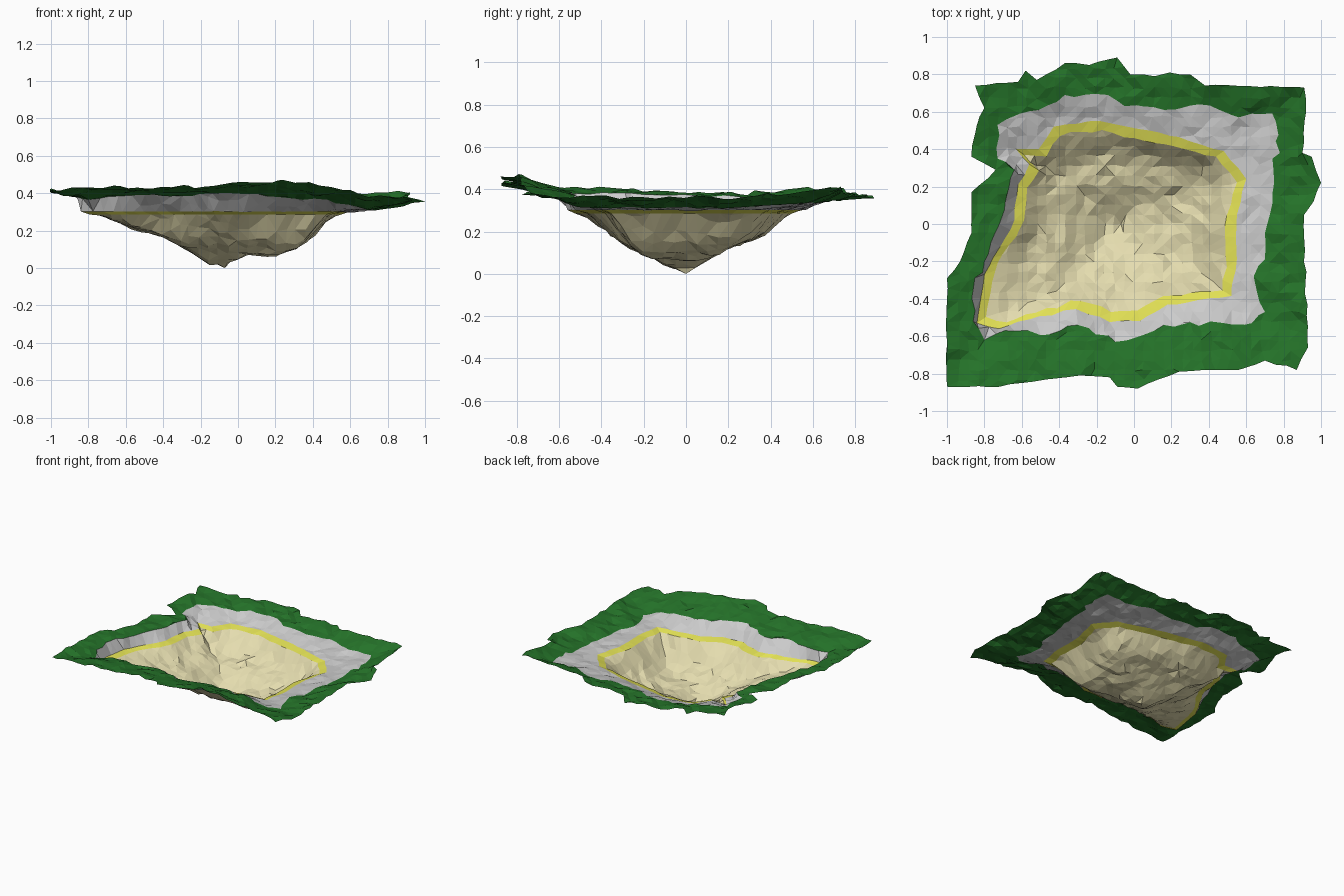
import bpy, bmesh, math, random
from mathutils import Vector, noise
from mathutils.geometry import delaunay_2d_cdt

if "Cube" in bpy.data.objects:
    bpy.data.objects.remove(bpy.data.objects["Cube"])

random.seed(4)
CX, CY = -0.07, 0.0   # deepest point of the bowl

# Outlines, anticlockwise from the front left corner: x, y, z
OUTER = [(-1, -.87, .42), (-.72, -.87, .435), (-.29, -.81, .43), (-.13, -.82, .435), (-.09, -.87, .445),
         (.02, -.88, .465), (.24, -.79, .46), (.38, -.78, .455), (.56, -.78, .42), (.7, -.73, .39),
         (.87, -.78, .37), (.93, -.66, .365), (.91, -.08, .365), (.91, .05, .365), (.96, .12, .36),
         (1, .22, .36), (.95, .36, .365), (.9, .38, .37), (.92, .6, .40), (.91, .73, .41),
         (.38, .74, .38), (.3, .8, .37), (.19, .81, .37), (.11, .79, .37), (-.02, .8, .37),
         (-.09, .89, .36), (-.24, .85, .37), (-.37, .86, .37), (-.52, .77, .38), (-.58, .82, .38),
         (-.62, .76, .39), (-.85, .74, .41), (-.8, .62, .40), (-.84, .53, .40), (-.87, .36, .39),
         (-.74, .29, .38), (-.87, .17, .385), (-.87, -.05, .385), (-.93, -.2, .39), (-1, -.29, .40)]
GRASS_EDGE = [(-.8, -.62, .36), (-.69, -.57, .38), (-.45, -.59, .395), (-.3, -.54, .385), (-.1, -.63, .40),
              (.06, -.59, .395), (.16, -.54, .38), (.48, -.53, .36), (.63, -.53, .33), (.7, -.47, .315),
              (.64, -.28, .31), (.7, -.19, .31), (.7, -.05, .31), (.74, .11, .31), (.74, .35, .32),
              (.78, .38, .325), (.74, .59, .34), (.56, .57, .34), (.35, .64, .34), (.16, .61, .34),
              (-.05, .63, .34), (-.14, .69, .35), (-.37, .69, .35), (-.51, .61, .355), (-.61, .59, .36),
              (-.73, .53, .37), (-.73, .35, .37), (-.64, .29, .36), (-.67, .19, .365), (-.72, 0, .37),
              (-.8, -.2, .38), (-.86, -.35, .385), (-.86, -.52, .38)]
SHORE = [(-.84, -.53), (-.72, -.56), (-.56, -.51), (-.31, -.455), (-.13, -.525), (.03, -.52), (.18, -.43),
         (.52, -.385), (.55, -.19), (.55, .05), (.6, .24), (.48, .39), (.24, .465), (.08, .5), (-.18, .55),
         (-.43, .52), (-.51, .4), (-.63, .4), (-.56, .32), (-.62, .21), (-.64, .02), (-.8, -.27)]

# Depth profiles of the bowl across x and across y
FX = [(-1, .32), (-.75, .28), (-.6, .22), (-.45, .19), (-.35, .15), (-.25, .09), (-.14, .01), (-.08, .03),
      (-.03, .025), (.02, .065), (.2, .075), (.3, .1), (.4, .16), (.5, .25), (.7, .3)]
FY = [(-.7, .3), (-.55, .28), (-.4, .21), (-.3, .15), (-.2, .095), (-.1, .045), (0, .0), (.1, .065), (.2, .13),
      (.35, .17), (.45, .22), (.55, .26), (.7, .3)]


def interp(table, v):
    for (a, fa), (b, fb) in zip(table, table[1:]):
        if v <= b:
            return fa + (fb - fa) * max(0, (v - a) / (b - a))
    return table[-1][1]


def cast(outline, x, y):
    """Distance and height of the farthest outline point in the direction of x, y."""
    ang = math.atan2(y - CY, x - CX)
    dx, dy = math.cos(ang), math.sin(ang)
    best, z = 0, .3
    for p, q in zip(outline, outline[1:] + outline[:1]):
        ax, ay, ex, ey = p[0] - CX, p[1] - CY, q[0] - p[0], q[1] - p[1]
        det = dx * ey - dy * ex
        if abs(det) < 1e-9:
            continue
        r, t = (ax * ey - ay * ex) / det, (ax * dy - ay * dx) / det
        if -1e-6 <= t <= 1 + 1e-6 and r > best:
            best, z = r, p[2] + t * (q[2] - p[2])
    return best, z


def inside(outline, x, y):
    hit = False
    for p, q in zip(outline, outline[1:] + outline[:1]):
        if (p[1] > y) != (q[1] > y) and x < p[0] + (y - p[1]) / (q[1] - p[1]) * (q[0] - p[0]):
            hit = not hit
    return hit


def bump(x, y, amp):
    return amp * (noise.noise(Vector((x * 8, y * 8, 3.1))) + random.uniform(-.6, .6))


def ragged(outline, side, drop):
    """Split an outline into short steps and roughen them."""
    pts = []
    for p, q in zip(outline, outline[1:] + outline[:1]):
        a, b = Vector(p), Vector(q)
        n = max(1, round((b - a).length / .06))
        for i in range(n):
            v = a.lerp(b, i / n)
            if i:
                v.x += random.uniform(-side, side)
                v.y += random.uniform(-side, side)
            v.z += bump(v.x, v.y, drop)
            pts.append(tuple(v))
    return pts


# Roughened contour lines, from the rim inward
outer = ragged(OUTER, .006, .013)
grass = ragged(GRASS_EDGE, .013, .008)
shore = ragged([(x, y, .302) for x, y in SHORE], .007, .002)
water = []
for x, y, z in shore:
    k = 1 - (.055 + random.uniform(-.008, .008)) / math.hypot(x - CX, y - CY)
    water.append((CX + (x - CX) * k, CY + (y - CY) * k, .286))
LINES = [outer, grass, shore, water]


def zone(x, y):
    """0 grass, 1 rock, 2 shoreline, 3 bowl, -1 outside."""
    return max((i for i in range(4) if inside(LINES[i], x, y)), default=-1)


def height(x, y):
    i = zone(x, y)
    r = math.hypot(x - CX, y - CY)
    if i == 3:
        u = r / max(.01, cast(water, x, y)[0])
        w = max(0, (u - .7) / .3) ** 2
        z = max(interp(FX, x), interp(FY, y)) + bump(x, y, .018) * min(1, r * 4)
        return min(.292, max(0, z * (1 - w) + .286 * w))
    ra, za = cast(LINES[max(0, i)], x, y)
    rb, zb = cast(LINES[max(0, i) + 1], x, y)
    t = min(1, max(0, (ra - r) / max(.01, ra - rb)))
    return za + (zb - za) * t + bump(x, y, (.013, .01, .001)[max(0, i)])


# Points: the contour lines as fixed edges, plus a slightly loose grid between them
pts, edges = [], []
for line in LINES:
    s = len(pts)
    pts += line
    edges += [(s + i, s + (i + 1) % len(line)) for i in range(len(line))]
fixed = list(pts)
pts.append((CX, CY, 0))
STEP = .052
for i in range(-20, 21):
    for j in range(-18, 19):
        x = i * STEP + random.uniform(-.008, .008)
        y = j * STEP + random.uniform(-.008, .008)
        if zone(x, y) in (0, 1, 3) and all((x - p[0]) ** 2 + (y - p[1]) ** 2 > .0007 for p in fixed):
            pts.append((x, y, height(x, y)))

flat, _, tris, origin, _, _ = delaunay_2d_cdt([Vector(p[:2]) for p in pts], edges, [], 0, 1e-5)
verts = [Vector((v.x, v.y, pts[o[0]][2] if o else height(v.x, v.y))) for v, o in zip(flat, origin)]
low = min(v.z for v in verts)
groups = [[], [], [], []]
for f in tris:
    c = sum((verts[i] for i in f), Vector()) / 3
    z = zone(c.x, c.y)
    if z >= 0:
        groups[z].append(f)

# One object per coloured zone
PARTS = [("grass_rim", (.018, .17, .022, 1)), ("rock_slope", (.64, .64, .65, 1)),
         ("shoreline", (.76, .75, .09, 1)), ("sand_bowl", (.78, .72, .43, 1))]
for (name, color), faces in zip(PARTS, groups):
    bm = bmesh.new()
    made = {}
    for f in faces:
        for i in f:
            if i not in made:
                made[i] = bm.verts.new(verts[i] - Vector((0, 0, low)))
        face = bm.faces.new([made[i] for i in f])
        face.normal_update()
        if face.normal.z < 0:
            face.normal_flip()
    me = bpy.data.meshes.new(name)
    bm.to_mesh(me)
    bm.free()
    mat = bpy.data.materials.new(name)
    mat.diffuse_color = color
    mat.use_nodes = True
    mat.node_tree.nodes["Principled BSDF"].inputs["Base Color"].default_value = mat.diffuse_color
    me.materials.append(mat)
    bpy.context.collection.objects.link(bpy.data.objects.new(name, me))
